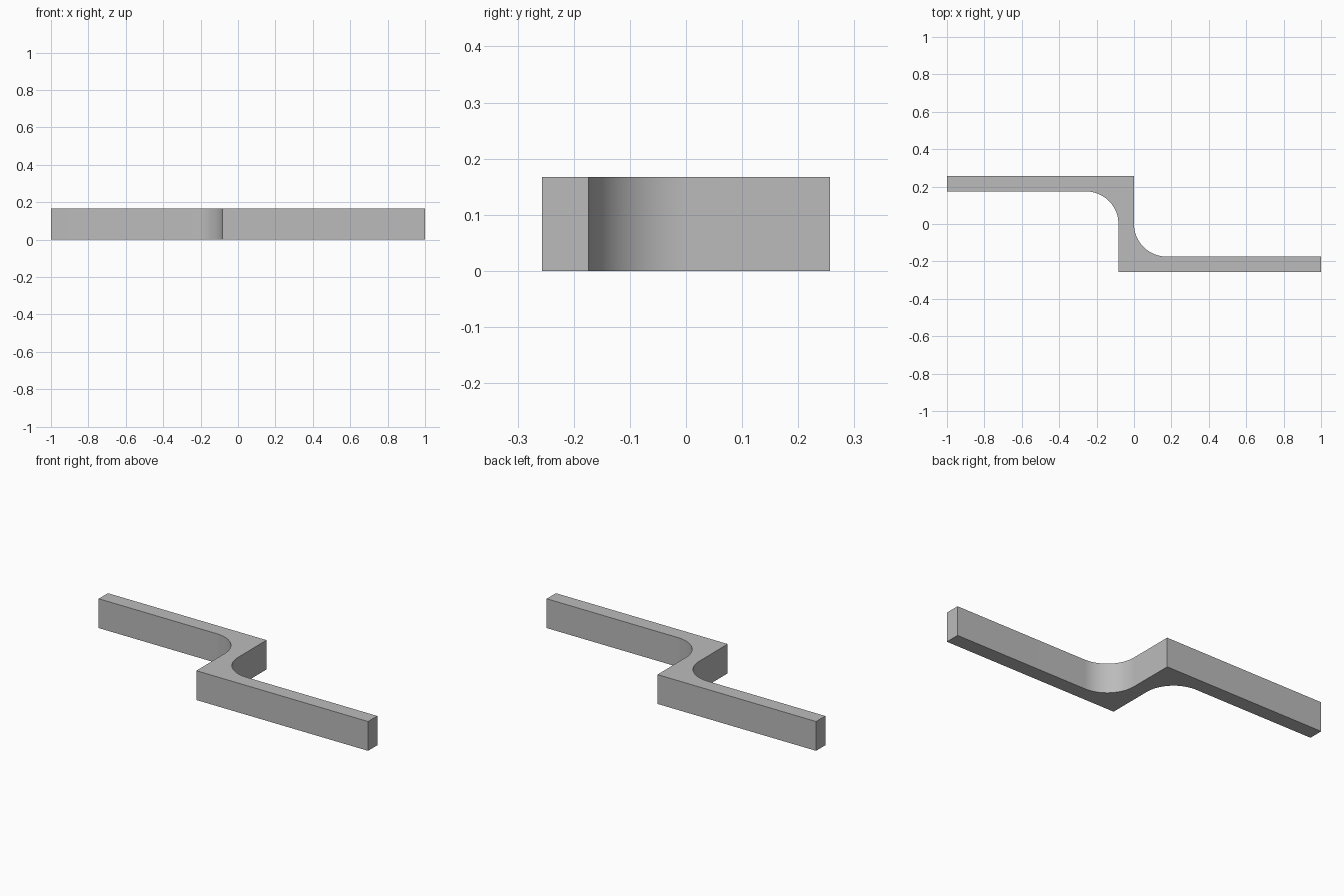
import bpy, bmesh
from math import sin, cos, pi

cube = bpy.data.objects.get("Cube")
if cube:
    bpy.data.objects.remove(cube, do_unlink=True)

HEIGHT = 0.167
THICK = 0.083
HALF_Y = 0.257
RADIUS = HALF_Y - THICK

grey = bpy.data.materials.new("plain grey")
grey.use_nodes = True
colour = (0.5, 0.5, 0.5, 1)
grey.diffuse_color = colour
grey.node_tree.nodes["Principled BSDF"].inputs["Base Color"].default_value = colour


def fillet(cx, cy, start, steps=24):
    """Quarter arc, counter-clockwise from the start angle."""
    angles = [start + pi / 2 * i / steps for i in range(steps + 1)]
    return [(cx + RADIUS * cos(a), cy + RADIUS * sin(a)) for a in angles]


# Outline of the stepped bracket: front arm, inner curve, web, rear arm, inner curve
outline = [(-THICK, -HALF_Y), (1, -HALF_Y), (1, -HALF_Y + THICK)]
outline += reversed(fillet(RADIUS, 0, pi))
outline += [(0, HALF_Y), (-1, HALF_Y), (-1, HALF_Y - THICK)]
outline += reversed(fillet(-THICK - RADIUS, 0, 0))

# Extrude the outline upward
bm = bmesh.new()
base = bm.faces.new([bm.verts.new((x, y, 0)) for x, y in outline])
top = bmesh.ops.extrude_face_region(bm, geom=[base], use_keep_orig=True)["geom"]
bmesh.ops.translate(bm, vec=(0, 0, HEIGHT),
                    verts=[v for v in top if isinstance(v, bmesh.types.BMVert)])
bmesh.ops.recalc_face_normals(bm, faces=bm.faces)
mesh = bpy.data.meshes.new("stepped_bracket")
bm.to_mesh(mesh)
bm.free()
mesh.materials.append(grey)

bracket = bpy.data.objects.new("stepped_bracket", mesh)
bpy.context.collection.objects.link(bracket)
bpy.context.view_layer.objects.active = bracket
bracket.select_set(True)
bpy.ops.object.shade_smooth_by_angle(angle=pi / 6)
